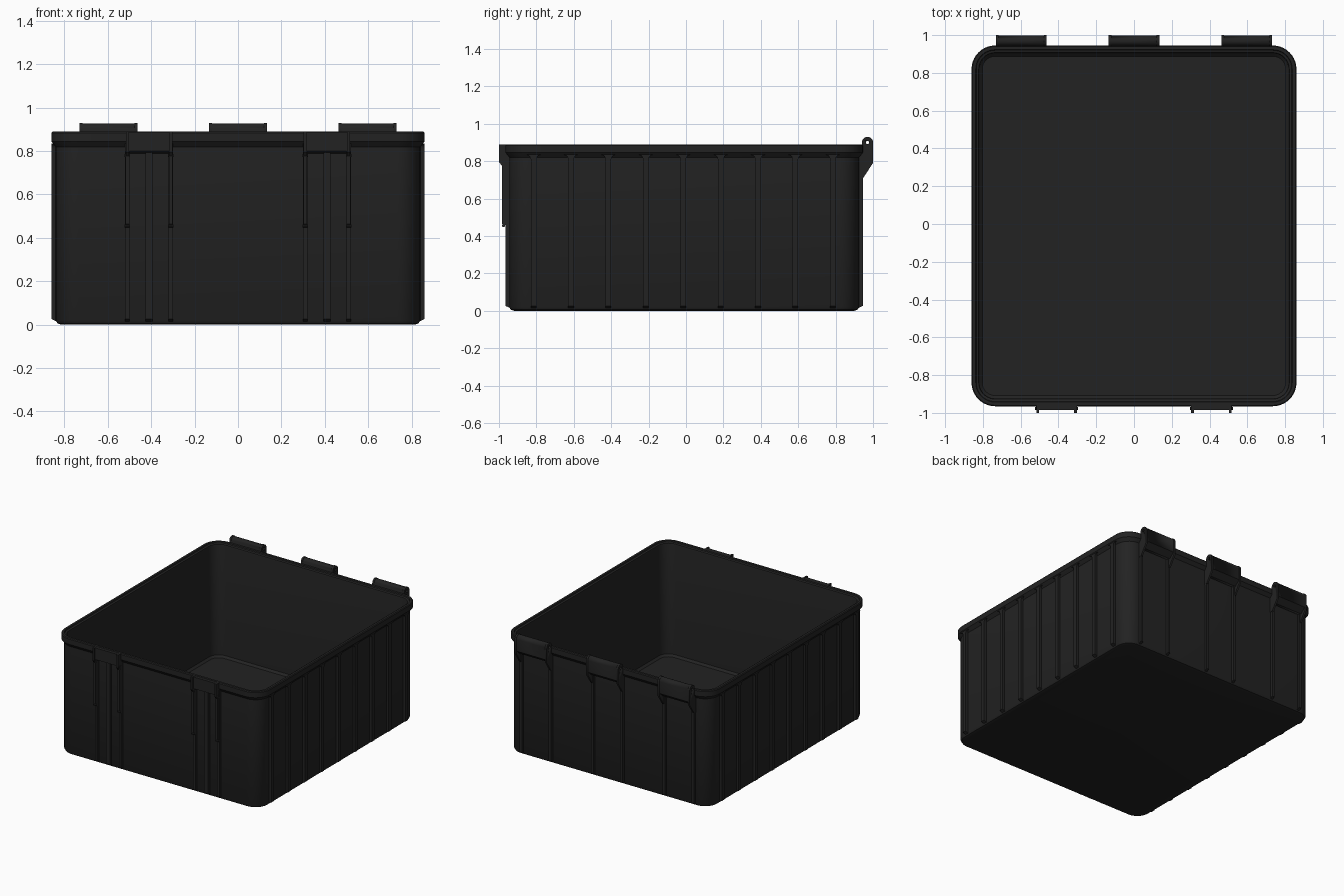
import bpy, bmesh, math
from mathutils import Vector

if "Cube" in bpy.data.objects:
    bpy.data.objects.remove(bpy.data.objects["Cube"])

HX, HY, CY, R = 0.86, 0.955, -0.01, 0.125   # rim half sizes, y centre, corner radius
FRONT, BACK = CY - HY, CY + HY

black = bpy.data.materials.new("black_plastic")
black.diffuse_color = (0.0165, 0.0165, 0.0165, 1)
black.use_nodes = True
black.node_tree.nodes["Principled BSDF"].inputs["Base Color"].default_value = black.diffuse_color


def finish(name, bm, angle=35):
    bmesh.ops.recalc_face_normals(bm, faces=bm.faces)
    me = bpy.data.meshes.new(name)
    bm.to_mesh(me)
    bm.free()
    me.materials.append(black)
    ob = bpy.data.objects.new(name, me)
    bpy.context.collection.objects.link(ob)
    bpy.ops.object.select_all(action='DESELECT')
    ob.select_set(True)
    bpy.context.view_layer.objects.active = ob
    bpy.ops.object.shade_smooth_by_angle(angle=math.radians(angle))
    return ob


def add_prism(bm, pts, offset):
    """Extrude a closed outline of 3D points; return the far vertices."""
    a = [bm.verts.new(p) for p in pts]
    b = [bm.verts.new(Vector(p) + Vector(offset)) for p in pts]
    bm.faces.new(a)
    bm.faces.new(b[::-1])
    n = len(a)
    for i in range(n):
        j = (i + 1) % n
        bm.faces.new((a[i], a[j], b[j], b[i]))
    return b


def ring(bm, inset, z, steps=10):
    """Rounded rectangle ring, inset from the rim outline."""
    r = max(R - inset, 0.02)
    verts = []
    for k, (sx, sy) in enumerate(((1, 1), (-1, 1), (-1, -1), (1, -1))):
        cx, cy = sx * (HX - inset - r), CY + sy * (HY - inset - r)
        for s in range(steps + 1):
            t = math.pi / 2 * (k + s / steps)
            verts.append(bm.verts.new((cx + r * math.cos(t), cy + r * math.sin(t), z)))
    return verts


# Box shell: outer bottom, up the wall, over the rim, down inside to the floor
bm = bmesh.new()
profile = [(0.045, 0.0), (0.028, 0.006), (0.02, 0.02), (0.02, 0.82), (0.014, 0.827),
           (0.0, 0.845), (0.0, 0.884), (0.005, 0.89), (0.022, 0.89), (0.025, 0.882),
           (0.038, 0.878), (0.04, 0.87), (0.042, 0.045), (0.057, 0.03)]
rings = [ring(bm, i, z) for i, z in profile]
for a, b in zip(rings, rings[1:]):
    for i in range(len(a)):
        j = (i + 1) % len(a)
        bm.faces.new((a[i], a[j], b[j], b[i]))
bm.faces.new(rings[0])
bm.faces.new(rings[-1])
finish("box_shell", bm)


def add_rib(bm, base, along, out, width, depth=0.03, z0=0.012, z1=0.835, flare=0.0):
    """Vertical rib with a chamfered foot and an optional rounded flare under the rim."""
    base, along, out = Vector(base), Vector(along), Vector(out)
    w = width / 2
    side = [(w, z0), (w, z1 - flare)]
    if flare:
        side += [(w + flare * (1 - math.cos(t)), z1 - flare + flare * math.sin(t))
                 for t in (math.pi / 8 * k for k in range(1, 5))]
    outline = side + [(-u, z) for u, z in side[::-1]]
    far = add_prism(bm, [base + along * u + Vector((0, 0, z)) for u, z in outline], out * depth)
    for v in far:
        if abs(v.co.z - z0) < 1e-5:
            v.co.z += 0.014


# Side ribs, nine on each side
bm = bmesh.new()
for s in (-1, 1):
    for k in range(9):
        add_rib(bm, (s * (HX - 0.03), -0.815 + 0.2 * k, 0), (0, 1, 0), (s, 0, 0), 0.03, flare=0.025)
finish("side_ribs", bm, 25)

# Back ribs, a pair below each hinge
bm = bmesh.new()
for hx in (-0.597, 0, 0.597):
    for s in (-1, 1):
        add_rib(bm, (hx + s * 0.122, BACK - 0.03, 0), (1, 0, 0), (0, 1, 0), 0.02)
finish("back_ribs", bm, 25)

# Front ribs, three below each latch catch; the outer two have a raised upper part
bm = bmesh.new()
for lx in (-0.41, 0.41):
    add_rib(bm, (lx, FRONT + 0.03, 0), (1, 0, 0), (0, -1, 0), 0.033)
    for s in (-1, 1):
        x = lx + s * 0.1
        add_rib(bm, (x, FRONT + 0.03, 0), (1, 0, 0), (0, -1, 0), 0.02)
        add_rib(bm, (x, FRONT + 0.03, 0), (1, 0, 0), (0, -1, 0), 0.018, depth=0.05, z0=0.45, z1=0.80)
finish("front_ribs", bm, 25)


def yz_plate(bm, x0, x1, pts):
    add_prism(bm, [(x0, y, z) for y, z in pts], (x1 - x0, 0, 0))


# Latch catches: a plate on the rim between two thin cheeks
bm = bmesh.new()
for lx in (-0.41, 0.41):
    yz_plate(bm, lx - 0.1, lx + 0.1, [(FRONT + 0.01, 0.888), (-0.985, 0.888),
                                     (-0.985, 0.80), (FRONT + 0.01, 0.79)])
    for s in (-1, 1):
        x = lx + s * 0.1
        yz_plate(bm, x - 0.007, x + 0.007, [(FRONT + 0.02, 0.89), (-1.0, 0.89), (-1.0, 0.795),
                                            (-0.984, 0.775), (FRONT + 0.02, 0.775)])
finish("latch_catches", bm, 25)

# Small pins at the ends of the raised ribs
bm = bmesh.new()
for lx in (-0.41, 0.41):
    for s in (-1, 1):
        for z in (0.78, 0.455):
            x = lx + s * 0.1
            yz_plate(bm, x - 0.013, x + 0.013,
                     [(-0.976 + 0.008 * math.cos(t), z + 0.008 * math.sin(t))
                      for t in (math.tau * k / 10 for k in range(10))])
finish("latch_pins", bm)

# Hinges: solid knuckle bar between two gusset cheeks with a pin hole
KY, KZ, KR = 0.97, 0.90, 0.03


def arc(r, n=10):
    return [(KY + r * math.cos(math.pi * k / n), KZ + r * math.sin(math.pi * k / n))
            for k in range(n + 1)]


for name, hx in (("left_hinge", -0.597), ("middle_hinge", 0.0), ("right_hinge", 0.597)):
    bm = bmesh.new()
    yz_plate(bm, hx - 0.122, hx + 0.122,
             arc(0.027) + [(BACK - 0.012, 0.87), (BACK - 0.012, 0.775), (0.955, 0.775), (0.997, 0.81)])
    for s in (-1, 1):
        x = hx + s * 0.127
        yz_plate(bm, x - 0.007, x + 0.007,
                 arc(KR) + [(0.94, 0.87), (BACK - 0.025, 0.87), (BACK - 0.025, 0.705),
                            (BACK + 0.002, 0.71), (1.0, 0.79)])
    hinge = finish(name, bm)
    # Pin hole
    bm = bmesh.new()
    yz_plate(bm, hx - 0.2, hx + 0.2,
             [(KY + 0.009 * math.cos(t), KZ + 0.009 * math.sin(t))
              for t in (math.tau * k / 12 for k in range(12))])
    cutter = finish(name + "_hole_cutter", bm)
    cutter.hide_render = True
    cutter.hide_viewport = True
    cutter.display_type = 'WIRE'
    mod = hinge.modifiers.new("pin_hole", 'BOOLEAN')
    mod.operation = 'DIFFERENCE'
    mod.object = cutter
    mod.solver = 'EXACT'
    mod.use_self = True
